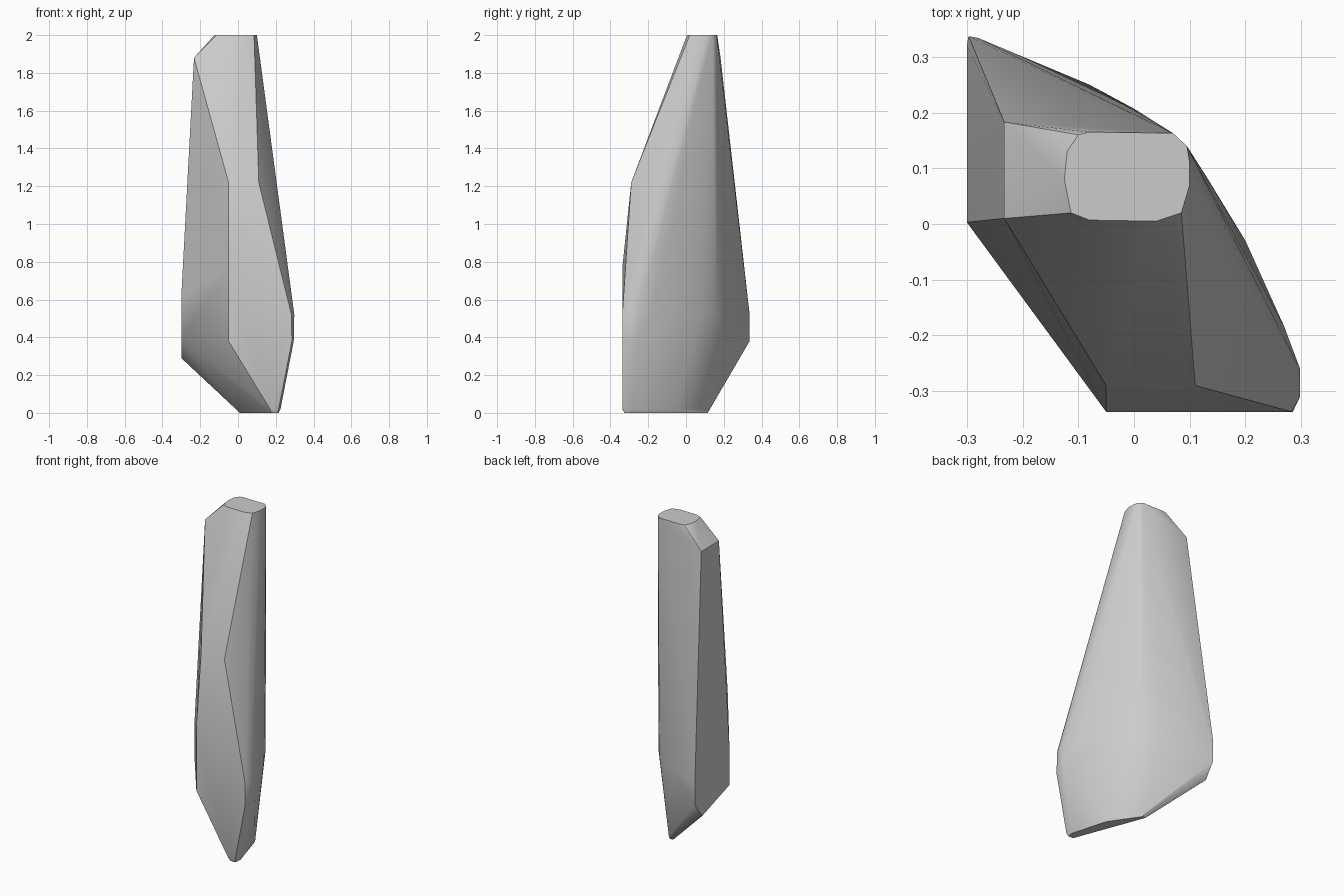
import bpy, bmesh, math

cube = bpy.data.objects.get("Cube")
if cube:
    bpy.data.objects.remove(cube, do_unlink=True)

# Plain grey material
grey = bpy.data.materials.new("plain grey")
grey.use_nodes = True
colour = (0.6, 0.6, 0.6, 1)
grey.diffuse_color = colour
grey.node_tree.nodes["Principled BSDF"].inputs["Base Color"].default_value = colour


def ring(bm, z, outline):
    for x, y in outline:
        bm.verts.new((x, y, z))


bm = bmesh.new()

# Rounded flat top
ring(bm, 2.0, [(-.1, .16), (-.12, .13), (-.125, .08), (-.113, .02), (-.08, .007), (.04, .005),
               (.085, .02), (.1, .07), (.1, .11), (.095, .14), (.07, .163), (-.08, .165)])
# Chamfered shoulder
ring(bm, 1.88, [(-.233, .183), (-.233, .01)])
# Ridge across the front
ring(bm, 1.22, [(-.05, -.29), (.11, -.29)])
ring(bm, .77, [(-.05, -.337)])
# Widest outline, with a curved back
ring(bm, .62, [(-.3, .003)])
ring(bm, .52, [(-.3, .32), (-.297, .337), (-.28, .334), (-.08, .25), (0, .207), (.07, .16),
               (.13, .085), (.2, -.03), (.27, -.185), (.298, -.26), (.298, -.31), (.283, -.337)])
# Lower edge of the wide band
ring(bm, .38, [(-.3, .003), (-.05, -.337), (.295, -.26), (.295, -.31), (.285, -.337), (-.297, .337)])
ring(bm, .29, [(-.3, .27)])
# Narrow foot
ring(bm, .02, [(.17, -.337), (.215, -.335), (.225, -.29), (.16, -.06), (.03, .125), (0, .12)])
ring(bm, .0, [(.175, -.325), (.21, -.325), (.215, -.285), (.15, -.06), (.03, .115), (.01, .11)])

hull = bmesh.ops.convex_hull(bm, input=bm.verts)
unused = {v for v in hull["geom_interior"] if isinstance(v, bmesh.types.BMVert)}
bmesh.ops.delete(bm, geom=list(unused), context="VERTS")
bmesh.ops.dissolve_limit(bm, angle_limit=math.radians(1), verts=bm.verts, edges=bm.edges)
bmesh.ops.recalc_face_normals(bm, faces=bm.faces)

mesh = bpy.data.meshes.new("faceted_body")
bm.to_mesh(mesh)
bm.free()
mesh.materials.append(grey)
body = bpy.data.objects.new("faceted_body", mesh)
bpy.context.collection.objects.link(body)

# Smooth the gentle facets, keep hard edges
bpy.ops.object.select_all(action="DESELECT")
body.select_set(True)
bpy.context.view_layer.objects.active = body
bpy.ops.object.shade_smooth_by_angle(angle=math.radians(30))
